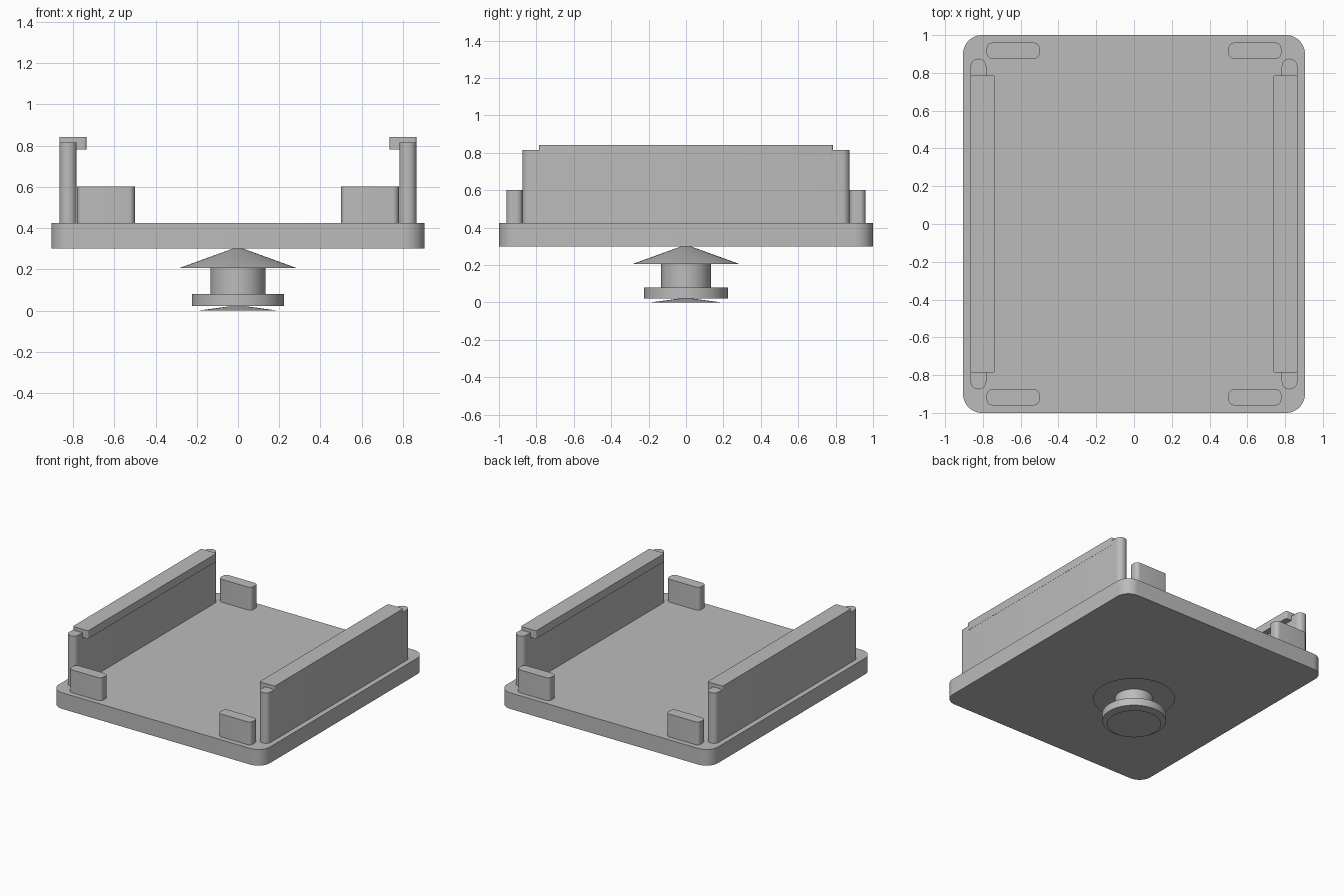
import bpy
import bmesh
from math import radians, cos, sin

cube = bpy.data.objects.get("Cube")
if cube:
    bpy.data.objects.remove(cube, do_unlink=True)

GREY = (0.5, 0.5, 0.5, 1)
mat = bpy.data.materials.new("plain grey")
mat.use_nodes = True
mat.diffuse_color = GREY
mat.node_tree.nodes["Principled BSDF"].inputs["Base Color"].default_value = GREY


def finish(name, bm):
    bmesh.ops.recalc_face_normals(bm, faces=bm.faces)
    mesh = bpy.data.meshes.new(name)
    bm.to_mesh(mesh)
    bm.free()
    mesh.materials.append(mat)
    obj = bpy.data.objects.new(name, mesh)
    bpy.context.collection.objects.link(obj)
    bpy.ops.object.select_all(action="DESELECT")
    bpy.context.view_layer.objects.active = obj
    obj.select_set(True)
    bpy.ops.object.shade_smooth_by_angle(angle=radians(30))
    return obj


def rounded_slab(name, x0, x1, y0, y1, z0, z1, radius, steps=8):
    """Rectangle with rounded corners, extruded upwards."""
    bm = bmesh.new()
    corners = [(x1, y1, -1, -1), (x0, y1, 1, -1), (x0, y0, 1, 1), (x1, y0, -1, 1)]
    ring = []
    for i, (x, y, sx, sy) in enumerate(corners):
        for k in range(steps + 1):
            a = radians(90 * (i + k / steps))
            ring.append(bm.verts.new((x + sx * radius + radius * cos(a),
                                      y + sy * radius + radius * sin(a), z0)))
    base = bm.faces.new(ring)
    top = bmesh.ops.extrude_face_region(bm, geom=[base], use_keep_orig=True)["geom"]
    bmesh.ops.translate(bm, vec=(0, 0, z1 - z0),
                        verts=[v for v in top if isinstance(v, bmesh.types.BMVert)])
    return finish(name, bm)


def round_part(name, r_bottom, r_top, z0, z1):
    """Upright cylinder or cone."""
    bm = bmesh.new()
    bmesh.ops.create_cone(bm, cap_ends=True, segments=64,
                          radius1=r_bottom, radius2=r_top, depth=z1 - z0)
    bmesh.ops.translate(bm, vec=(0, 0, (z0 + z1) / 2), verts=bm.verts)
    return finish(name, bm)


# Base plate
rounded_slab("base_plate", -0.905, 0.905, -1, 1, 0.30, 0.425, 0.1, 12)

# Side walls with inward lips, and corner stops, on both sides
for side, s in (("left", 1), ("right", -1)):
    def span(a, b):
        return sorted((s * a, s * b))

    rounded_slab(side + "_wall", *span(0.782, 0.865), -0.875, 0.875, 0.42, 0.815, 0.04)
    rounded_slab(side + "_lip", *span(0.735, 0.866), -0.787, 0.787, 0.78, 0.842, 0.012, 4)
    for end, e in (("front", -1), ("back", 1)):
        rounded_slab(f"{end}_{side}_stop", *span(0.50, 0.78),
                     *sorted((e * 0.875, e * 0.96)), 0.42, 0.602, 0.03)

# Mounting stem under the plate
round_part("upper_cup", 0.287, 0.02, 0.205, 0.302)
round_part("stem_neck", 0.133, 0.133, 0.07, 0.22)
round_part("stem_flange", 0.224, 0.224, 0.022, 0.08)
round_part("lower_cup", 0.19, 0.02, 0.0, 0.023)
